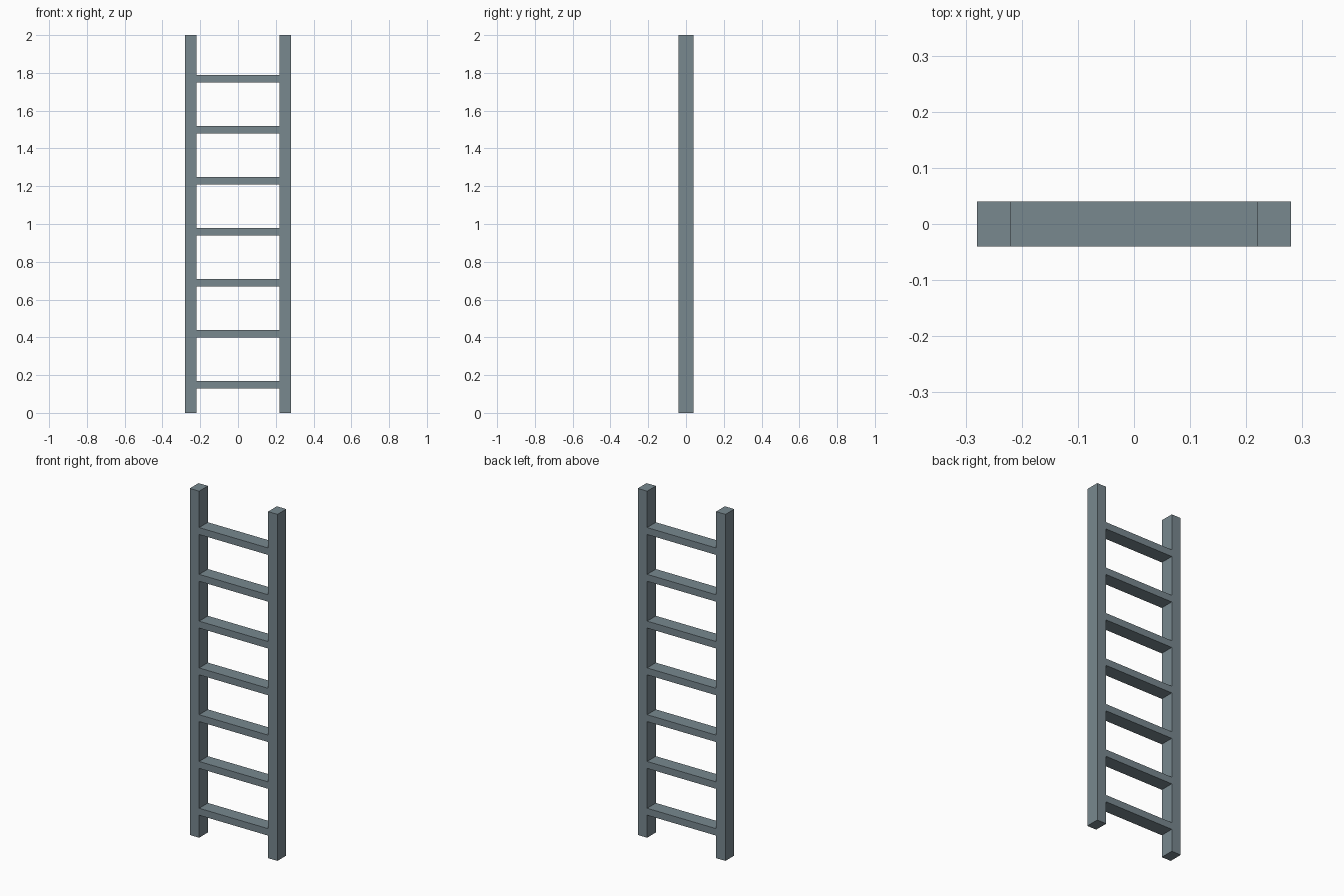
import bpy

if "Cube" in bpy.data.objects:
    bpy.data.objects.remove(bpy.data.objects["Cube"])

# Single grey-blue metal colour
metal = bpy.data.materials.new("grey_blue_metal")
metal.diffuse_color = (0.188, 0.246, 0.275, 1.0)
metal.use_nodes = True
metal.node_tree.nodes["Principled BSDF"].inputs["Base Color"].default_value = metal.diffuse_color


def box(name, centre, size):
    bpy.ops.mesh.primitive_cube_add(size=1, location=centre)
    obj = bpy.context.object
    obj.name = name
    obj.scale = size
    bpy.ops.object.transform_apply(location=False, rotation=False, scale=True)
    obj.data.materials.append(metal)
    return obj


DEPTH = 0.08
RAIL_WIDTH = 0.06
RAIL_X = 0.25

# Two upright side rails
for side, sign in (("left", -1), ("right", 1)):
    box(f"{side}_rail", (sign * RAIL_X, 0, 1), (RAIL_WIDTH, DEPTH, 2))

# Seven evenly spaced rungs, flush with the rails
for i in range(7):
    box(f"rung_{i + 1}", (0, 0, 0.15 + 0.27 * i),
        (2 * RAIL_X - RAIL_WIDTH, DEPTH, 0.04))
